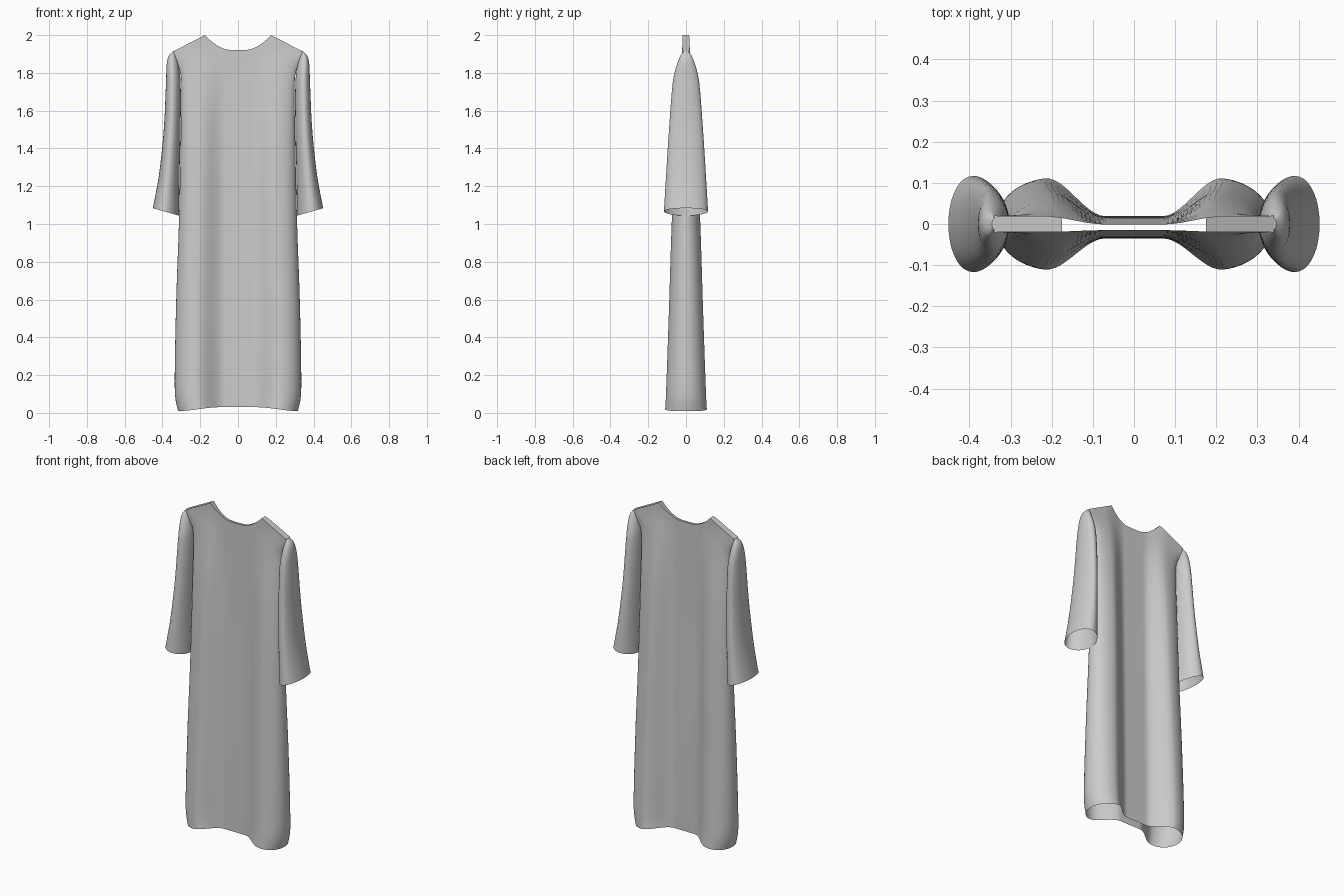
import bpy, bmesh
from math import sin, cos, pi, sqrt

cube = bpy.data.objects.get("Cube")
if cube:
    bpy.data.objects.remove(cube)

cloth = bpy.data.materials.new("soft_grey_cloth")
cloth.use_nodes = True
GREY = (0.6, 0.6, 0.6, 1)
cloth.diffuse_color = GREY
cloth.node_tree.nodes["Principled BSDF"].inputs["Base Color"].default_value = GREY


def curve(points, p):
    """Smooth interpolation through (position, value) pairs."""
    p = min(max(p, points[0][0]), points[-1][0])
    i = max(k for k in range(len(points) - 1) if points[k][0] <= p)

    def slope(k):
        a, b = points[max(k - 1, 0)], points[min(k + 1, len(points) - 1)]
        return (b[1] - a[1]) / (b[0] - a[0])
    (p0, v0), (p1, v1) = points[i], points[i + 1]
    h = p1 - p0
    t = (p - p0) / h
    return (v0 * (1 + 2 * t) * (1 - t) ** 2 + v1 * t * t * (3 - 2 * t)
            + h * t * (1 - t) * (slope(i) * (1 - t) - slope(i + 1) * t))


def ease(a, b, v):
    t = min(max((v - a) / (b - a), 0), 1)
    return t * t * (3 - 2 * t)


def finish(bm, name):
    bmesh.ops.remove_doubles(bm, verts=bm.verts, dist=0.0002)
    bmesh.ops.recalc_face_normals(bm, faces=bm.faces)
    mesh = bpy.data.meshes.new(name)
    bm.to_mesh(mesh)
    bm.free()
    mesh.materials.append(cloth)
    obj = bpy.data.objects.new(name, mesh)
    bpy.context.collection.objects.link(obj)
    bpy.ops.object.select_all(action="DESELECT")
    obj.select_set(True)
    bpy.context.view_layer.objects.active = obj
    bpy.ops.object.shade_smooth_by_angle(angle=pi / 4)
    return obj


def skin(bm, rows, closed=False):
    n = len(rows[0])
    for a, b in zip(rows, rows[1:]):
        for i in range(n if closed else n - 1):
            j = (i + 1) % n
            bm.faces.new((a[i], a[j], b[j], b[i]))


# Body: front and back panels, pinched in the middle and full at the sides
WIDTH = [(0, .315), (.08, .332), (.2, .335), (.6, .327), (1, .313),
         (1.5, .302), (1.75, .3), (1.85, .315), (1.92, .34), (2, .34)]
DEPTH = [(0, .112), (.08, .107), (.5, .092), (1, .076), (1.5, .055),
         (1.8, .03), (1.92, .02), (2, .02)]
NECK = [(0, 1.92), (.06, 1.924), (.11, 1.945), (.15, 1.975), (.175, 2)]
NECK_X, TIP_X, TIP_Z = .175, .34, 1.915


def top_edge(x):
    x = abs(x)
    if x <= NECK_X:
        return curve(NECK, x)
    return 2 + (TIP_Z - 2) * (x - NECK_X) / (TIP_X - NECK_X)


def panel_point(x_top, v, side):
    """One point of a panel; v runs from the hem to the neck and shoulders."""
    u = x_top / TIP_X
    hem = .03 - .02 * ease(.3, 1, abs(u))
    z = hem + (top_edge(x_top) - hem) * v
    w = curve(WIDTH, z) + (TIP_X - curve(WIDTH, z)) * ease(.94, 1, v)
    x = abs(u) * w
    # Rounded outer fold, full lobe, then a flat centre
    peak = .66 * w
    fold = sqrt(max(0, 1 - ((x - peak) / (w - peak)) ** 2)) if x > peak else 1
    shoulder = ease(1.8, 1.92, z)
    fold += (1 - fold) * shoulder
    lobe = ease(.07, peak, x)
    centre = .007 + .02 * (1 - ease(0, 1.9, z))
    y = (centre + (curve(DEPTH, z) - centre) * lobe) * fold
    shift = -.008 * (1 - lobe) * fold
    return u * w, side * y + shift, z


half = [NECK_X * i / 14 for i in range(15)]
half += [NECK_X + (TIP_X - NECK_X) * sin(pi / 2 * i / 18) for i in range(1, 19)]
columns = [-x for x in reversed(half[1:])] + half
levels = [0, .01, .02, .03, .04, .05] + [.05 + .95 * i / 56 for i in range(1, 57)]

bm = bmesh.new()
panels = []
for side in (-1, 1):
    rows = [[bm.verts.new(panel_point(x, v, side)) for x in columns] for v in levels]
    skin(bm, rows)
    panels.append(rows)
front, back = panels
# Shoulder strips
for i in range(len(columns) - 1):
    if abs(columns[i] + columns[i + 1]) / 2 > NECK_X:
        bm.faces.new((front[-1][i], front[-1][i + 1], back[-1][i + 1], back[-1][i]))
# Side closures at the armholes
for i in (0, -1):
    for k in range(len(levels) - 1):
        if levels[k + 1] > .85:
            bm.faces.new((front[k][i], front[k + 1][i], back[k + 1][i], back[k][i]))
finish(bm, "dress_body")

# Sleeves: flared tubes, open at the cuff and gathered at the shoulder
OUTER = [(1.07, .451), (1.12, .441), (1.25, .419), (1.5, .393), (1.75, .381),
         (1.85, .377), (1.89, .367), (1.915, .345)]
INNER = [(1.07, .312), (1.25, .31), (1.5, .304), (1.75, .304), (1.85, .316),
         (1.915, .335)]
REACH = [(1.07, .117), (1.25, .106), (1.5, .09), (1.75, .07), (1.83, .053),
         (1.89, .03), (1.915, .012)]
SEGMENTS = 40


def sleeve_ring(bm, z, mirror):
    a, b, r = curve(INNER, z), curve(OUTER, z), curve(REACH, z)
    ring = []
    for i in range(SEGMENTS):
        t = 2 * pi * i / SEGMENTS
        x = (a + b) / 2 + (b - a) / 2 * cos(t)
        tilt = (.02 * cos(t) - .006) * (1 - ease(1.07, 1.4, z))
        ring.append(bm.verts.new((mirror * x, r * sin(t + .12 * sin(t)), z + tilt)))
    return ring


for name, mirror in (("left_sleeve", 1), ("right_sleeve", -1)):
    bm = bmesh.new()
    heights = [1.07 + .845 * sin(pi / 2 * i / 40) for i in range(41)]
    rings = [sleeve_ring(bm, z, mirror) for z in heights]
    skin(bm, rings, closed=True)
    bm.faces.new(rings[-1])
    finish(bm, name)
